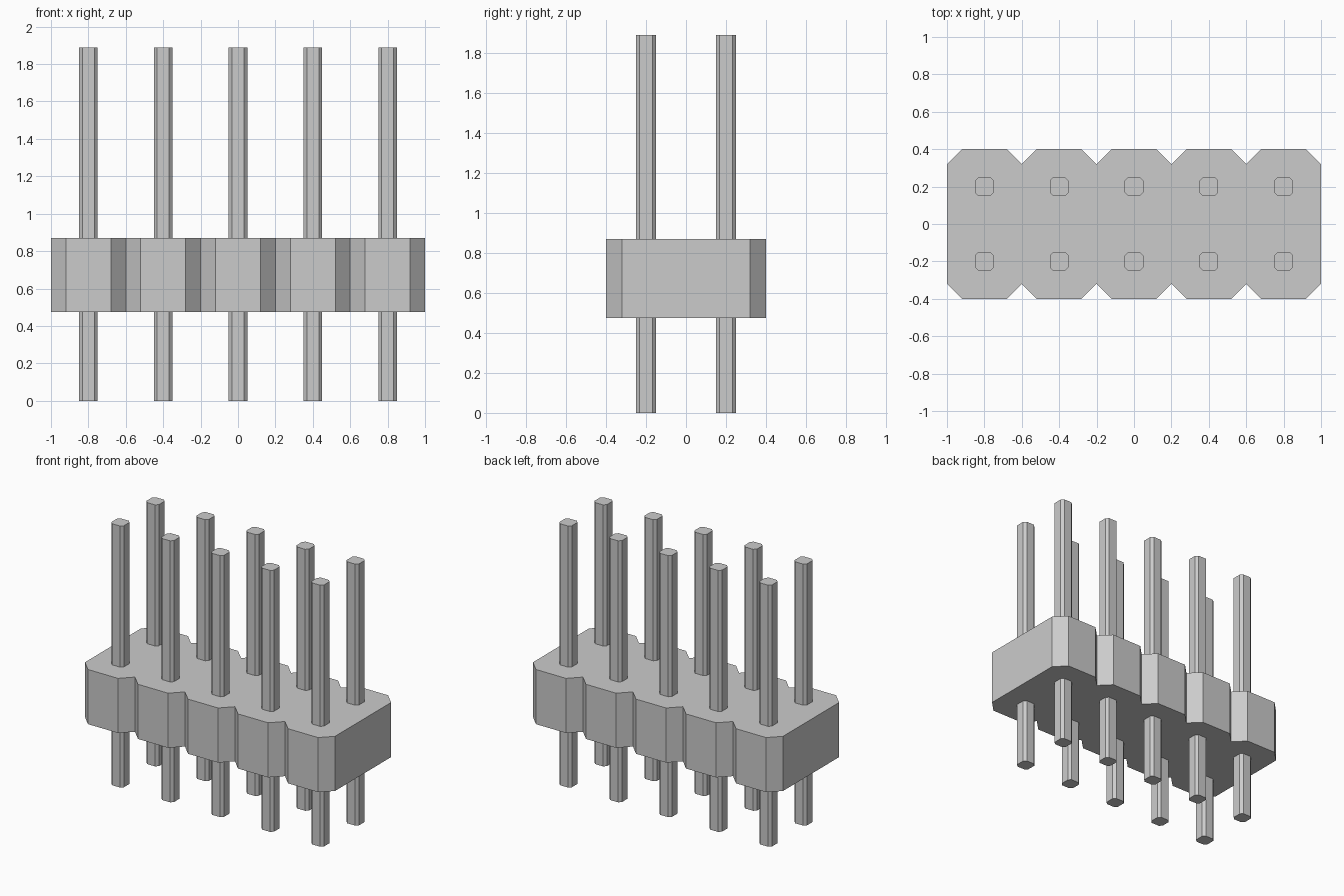
import bpy
import bmesh

cube = bpy.data.objects.get("Cube")
if cube:
    bpy.data.objects.remove(cube, do_unlink=True)

PITCH, COLUMNS = 0.4, 5
BODY_BOTTOM, BODY_TOP = 0.475, 0.87
PIN_TOP = 1.89

grey = bpy.data.materials.new("plain grey")
grey.use_nodes = True
colour = (0.6, 0.6, 0.6, 1)
grey.diffuse_color = colour
grey.node_tree.nodes["Principled BSDF"].inputs["Base Color"].default_value = colour


def prism(name, outline, bottom, top, location=(0, 0, 0)):
    """Extrude a counter-clockwise outline upwards into a closed solid."""
    bm = bmesh.new()
    base = bm.faces.new([bm.verts.new((x, y, bottom)) for x, y in outline])
    sides = bmesh.ops.extrude_face_region(bm, geom=[base], use_keep_orig=True)
    raised = [v for v in sides["geom"] if isinstance(v, bmesh.types.BMVert)]
    bmesh.ops.translate(bm, verts=raised, vec=(0, 0, top - bottom))
    bmesh.ops.recalc_face_normals(bm, faces=bm.faces)
    mesh = bpy.data.meshes.new(name)
    bm.to_mesh(mesh)
    bm.free()
    mesh.materials.append(grey)
    obj = bpy.data.objects.new(name, mesh)
    obj.location = location
    bpy.context.collection.objects.link(obj)
    return obj


def chamfered(half, cut):
    """Square outline with its four corners cut off."""
    a, b = half, half - cut
    return [(-b, -a), (b, -a), (a, -b), (a, b), (b, a), (-b, a), (-a, b), (-a, -b)]


columns = [(i - (COLUMNS - 1) / 2) * PITCH for i in range(COLUMNS)]

# Housing: one chamfered bay per column, meeting in V notches front and back
front = [(-1.0, -0.32)]
for x in columns:
    front += [(x - 0.12, -0.4), (x + 0.12, -0.4), (x + PITCH / 2, -0.32)]
back = [(-x, -y) for x, y in front]
prism("housing", front + back, BODY_BOTTOM, BODY_TOP)

# Two rows of pins running through the housing
for row, y in (("front", -PITCH / 2), ("back", PITCH / 2)):
    for number, x in enumerate(columns, 1):
        prism(f"{row}_pin_{number}", chamfered(0.05, 0.018), 0, PIN_TOP, (x, y, 0))
